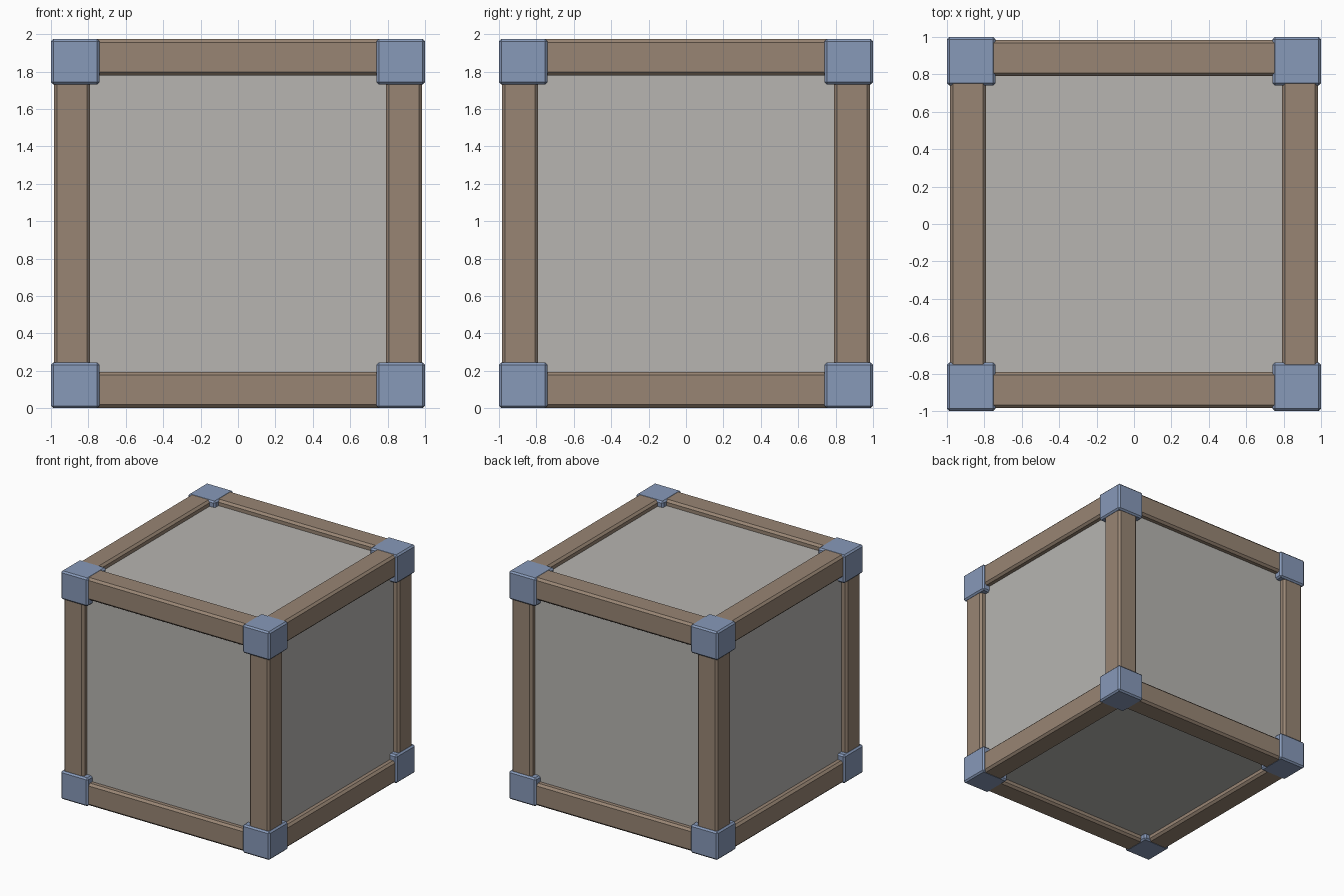
import bpy
import bmesh
from mathutils import Vector

if "Cube" in bpy.data.objects:
    bpy.data.objects.remove(bpy.data.objects["Cube"])

HEIGHT = 1.975
MID = HEIGHT / 2
SIGNS = (-1, 1)


def material(name, rgb):
    m = bpy.data.materials.new(name)
    m.diffuse_color = (*rgb, 1)
    m.use_nodes = True
    m.node_tree.nodes["Principled BSDF"].inputs["Base Color"].default_value = m.diffuse_color
    return m


GREY = material("grey panel", (0.473, 0.462, 0.440))
BROWN = material("brown wood", (0.314, 0.235, 0.174))
BLUE = material("blue metal", (0.242, 0.319, 0.485))


def box(name, low, high, mat, chamfer=0.0):
    """Axis-aligned box between two corners, with chamfered edges."""
    low, high = Vector(low), Vector(high)
    bm = bmesh.new()
    bmesh.ops.create_cube(bm, size=1)
    for v in bm.verts:
        v.co = Vector(((low[i] + high[i]) / 2 + v.co[i] * (high[i] - low[i])) for i in range(3))
    if chamfer:
        bmesh.ops.bevel(bm, geom=bm.edges[:], offset=chamfer, segments=1,
                        affect='EDGES', profile=0.5)
    bmesh.ops.recalc_face_normals(bm, faces=bm.faces[:])
    mesh = bpy.data.meshes.new(name)
    bm.to_mesh(mesh)
    bm.free()
    mesh.materials.append(mat)
    obj = bpy.data.objects.new(name, mesh)
    bpy.context.collection.objects.link(obj)
    return obj


def span(sign, inner, outer):
    """Ordered range on one side of zero."""
    return sorted((sign * inner, sign * outer))


def mirrored_box(name, ranges, mat, chamfer):
    """Box from x, y, z ranges, where z is measured from mid height."""
    low = [r[0] for r in ranges]
    high = [r[1] for r in ranges]
    low[2] += MID
    high[2] += MID
    box(name, low, high, mat, chamfer)


# Recessed panels on all six sides
PANEL = 0.935
box("panel_core", (-PANEL, -PANEL, 0.05), (PANEL, PANEL, HEIGHT - 0.05), GREY)

# Wooden beams: four along each axis, ends hidden in the corner caps
for axis, name in enumerate(("beam_across", "beam_deep", "post")):
    for a in SIGNS:
        for b in SIGNS:
            signs = [a, b]
            signs.insert(axis, 0)
            ranges = []
            for i in range(3):
                outer = MID - 0.002 if i == 2 else 0.985
                inner = MID - 0.195 if i == 2 else 0.79
                if i == axis:
                    ranges.append((-0.9, 0.9))
                else:
                    ranges.append(span(signs[i], inner, outer))
            mirrored_box(name, ranges, BROWN, 0.018)

# Metal corner caps, flush with the beams at top and bottom
for sx in SIGNS:
    for sy in SIGNS:
        for sz in SIGNS:
            mirrored_box("corner_cap",
                         [span(sx, 0.74, 1.0), span(sy, 0.74, 1.0),
                          span(sz, MID - 0.245, MID)], BLUE, 0.013)
